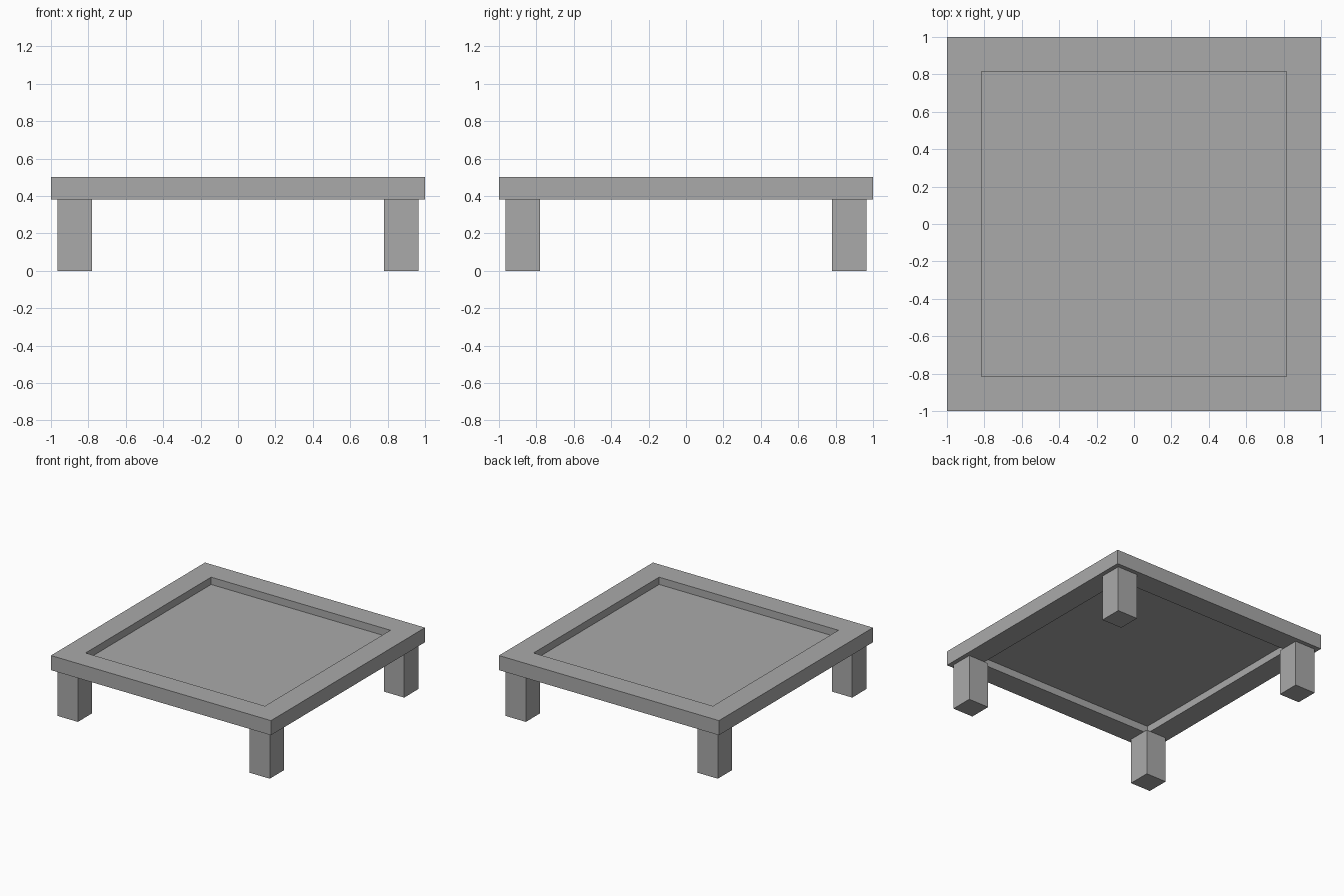
import bpy
import bmesh

cube = bpy.data.objects.get("Cube")
if cube:
    bpy.data.objects.remove(cube, do_unlink=True)

OUTER, INNER = 1.0, 0.815            # half widths of the frame
BOTTOM, TOP, PANEL_Z = 0.38, 0.5, 0.44
LEG_POS, LEG_WIDTH = 0.8725, 0.185

grey = bpy.data.materials.new("plain grey")
grey.use_nodes = True
grey.diffuse_color = (0.4, 0.4, 0.4, 1)
grey.node_tree.nodes["Principled BSDF"].inputs["Base Color"].default_value = (0.4, 0.4, 0.4, 1)


def add_object(name, bm):
    bmesh.ops.recalc_face_normals(bm, faces=bm.faces)
    mesh = bpy.data.meshes.new(name)
    bm.to_mesh(mesh)
    bm.free()
    mesh.materials.append(grey)
    obj = bpy.data.objects.new(name, mesh)
    bpy.context.collection.objects.link(obj)
    return obj


def square(bm, half, z):
    corners = ((-1, -1), (1, -1), (1, 1), (-1, 1))
    return [bm.verts.new((x * half, y * half, z)) for x, y in corners]


# Square frame: four rings joined into a closed tube with mitred corners
bm = bmesh.new()
rings = [square(bm, half, z) for half, z in
         ((OUTER, BOTTOM), (OUTER, TOP), (INNER, TOP), (INNER, BOTTOM))]
for i, ring in enumerate(rings):
    after = rings[(i + 1) % 4]
    for j in range(4):
        k = (j + 1) % 4
        bm.faces.new((ring[j], ring[k], after[k], after[j]))
# Dissolve nothing: the mitres stay flat and clean
add_object("table_frame", bm)

# Thin panel set halfway down inside the frame
bm = bmesh.new()
bm.faces.new(square(bm, INNER, PANEL_Z))
add_object("table_panel", bm)

# Four square legs
for side, sx in (("right", -1), ("left", 1)):
    for end, sy in (("front", -1), ("back", 1)):
        bm = bmesh.new()
        bmesh.ops.create_cube(bm, size=1)
        bmesh.ops.scale(bm, vec=(LEG_WIDTH, LEG_WIDTH, BOTTOM), verts=bm.verts)
        leg = add_object(f"{end}_{side}_leg", bm)
        leg.location = (sx * LEG_POS, sy * LEG_POS, BOTTOM / 2)
